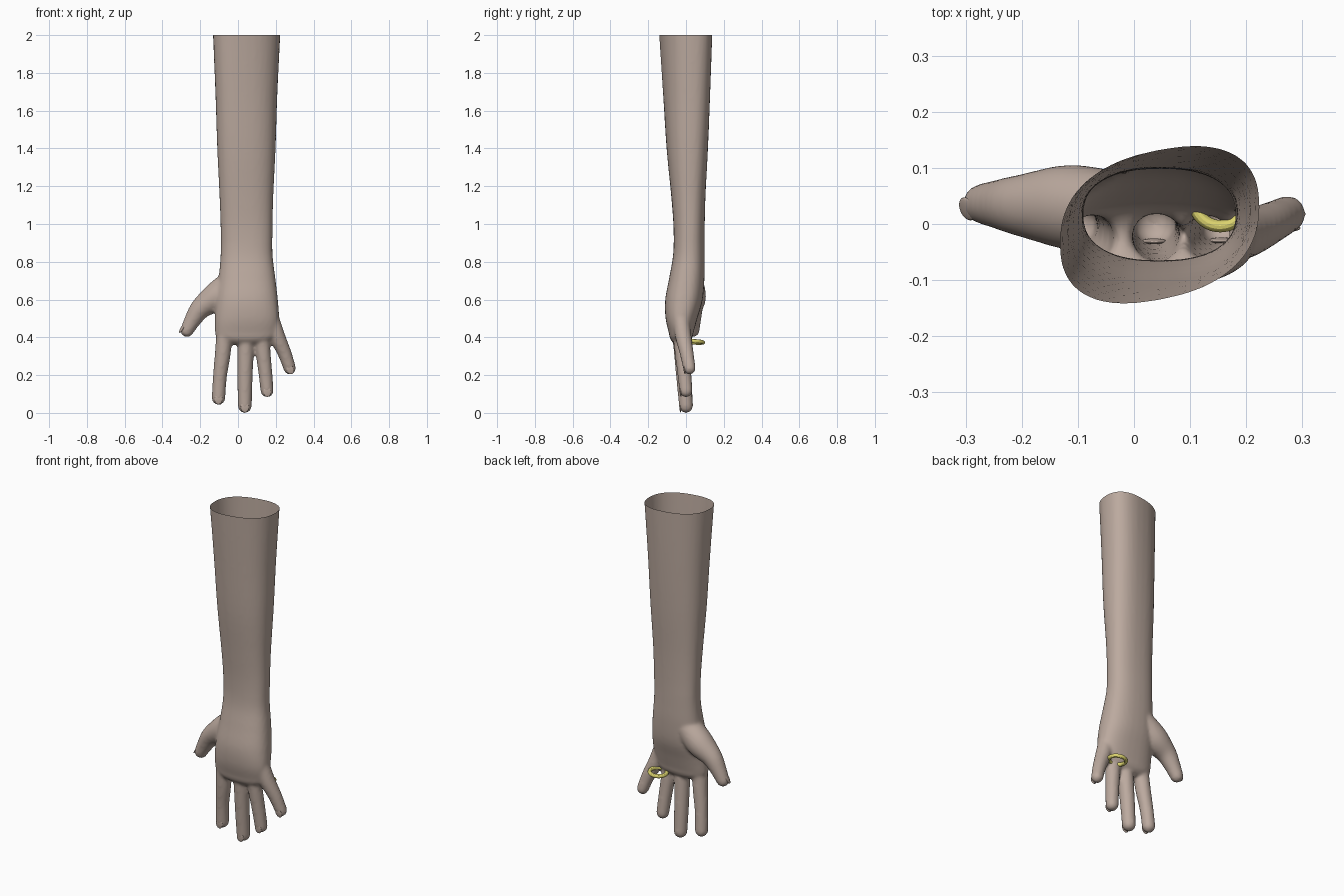
import bpy, bmesh, math
from mathutils import Vector, Matrix

if "Cube" in bpy.data.objects:
    bpy.data.objects.remove(bpy.data.objects["Cube"])


def material(name, rgb):
    m = bpy.data.materials.new(name)
    m.use_nodes = True
    m.diffuse_color = (*rgb, 1)
    m.node_tree.nodes["Principled BSDF"].inputs["Base Color"].default_value = (*rgb, 1)
    return m


skin = material("warm skin", (0.50, 0.40, 0.345))
gold = material("pale gold", (0.72, 0.66, 0.16))


def add_object(name, bm, mat):
    mesh = bpy.data.meshes.new(name)
    bm.to_mesh(mesh)
    bm.free()
    mesh.materials.append(mat)
    mesh.shade_smooth()
    ob = bpy.data.objects.new(name, mesh)
    bpy.context.collection.objects.link(ob)
    return ob


def refine(rows, steps=5):
    """Smooth curve through rows of numbers."""
    pts = [rows[0]] + rows + [rows[-1]]
    out = []
    for a, b, c, d in zip(pts, pts[1:], pts[2:], pts[3:]):
        for k in range(steps):
            t = k / steps
            out.append([q + 0.5 * t * (r - p + t * (2 * p - 5 * q + 4 * r - s + t * (3 * (q - r) + s - p)))
                        for p, q, r, s in zip(a, b, c, d)])
    return out + [list(rows[-1])]


def loft(bm, rows, power=2.0, upright=False, sides=32):
    """Round-ended tube through rows of x, y, z, half width, half depth."""
    rows = refine(rows)
    centres = [Vector(r[:3]) for r in rows]
    rings = []

    def ring(c, t, rx, ry):
        u = t.cross(Vector((0, 1, 0))).normalized()
        w = u.cross(t)
        vs = []
        for k in range(sides):
            a = math.tau * k / sides
            ca, sa = math.cos(a), math.sin(a)
            px = math.copysign(abs(ca) ** (2 / power), ca) * rx
            py = math.copysign(abs(sa) ** (2 / power), sa) * ry
            vs.append(bm.verts.new(c + u * px + w * py))
        rings.append(vs)

    for i, r in enumerate(rows):
        t = (centres[min(i + 1, len(rows) - 1)] - centres[max(i - 1, 0)]).normalized()
        if upright:
            t = Vector((0, 0, -1))
        ring(centres[i], t, r[3], r[4])
    for k in range(1, 6):
        a = k * math.pi / 11
        ring(centres[-1] + t * r[4] * math.sin(a), t, r[3] * math.cos(a), r[4] * math.cos(a))
    for a, b in zip(rings, rings[1:]):
        for k in range(sides):
            bm.faces.new((a[k], a[k - 1], b[k - 1], b[k]))
    bm.faces.new(rings[0])
    bm.faces.new(rings[-1][::-1])


# Forearm and palm, given as z, x range, y range
profile = [
    (2.06, -0.135, 0.227, -0.138, 0.134), (1.7, -0.120, 0.209, -0.118, 0.125),
    (1.4, -0.110, 0.199, -0.101, 0.115), (1.15, -0.098, 0.187, -0.078, 0.103),
    (0.98, -0.092, 0.183, -0.066, 0.099), (0.84, -0.092, 0.183, -0.068, 0.099),
    (0.72, -0.102, 0.197, -0.088, 0.098), (0.60, -0.116, 0.211, -0.110, 0.088),
    (0.50, -0.122, 0.217, -0.108, 0.060), (0.42, -0.122, 0.205, -0.090, 0.038),
]
arm = [((a + b) / 2, (c + d) / 2, z, (b - a) / 2, (d - c) / 2) for z, a, b, c, d in profile]
bm = bmesh.new()
loft(bm, arm, 2.4, True)

# Fingers: root, middle, tip as x, y, z and radius
fingers = {
    "index": [(-0.065, -0.035, 0.50, 0.044), (-0.080, -0.022, 0.32, 0.042),
              (-0.096, -0.010, 0.19, 0.037), (-0.103, 0.000, 0.078, 0.036)],
    "middle": [(0.042, -0.035, 0.50, 0.044), (0.040, -0.022, 0.33, 0.043),
               (0.037, -0.010, 0.17, 0.040), (0.036, 0.000, 0.036, 0.037)],
    "ring": [(0.118, -0.035, 0.50, 0.042), (0.131, -0.022, 0.34, 0.040),
             (0.144, -0.010, 0.22, 0.037), (0.154, 0.000, 0.117, 0.035)],
    "little": [(0.165, -0.030, 0.53, 0.044), (0.205, -0.015, 0.41, 0.043),
               (0.245, 0.003, 0.32, 0.037), (0.274, 0.018, 0.236, 0.033)],
    "thumb": [(-0.030, 0.020, 0.69, 0.072), (-0.115, 0.030, 0.615, 0.076),
              (-0.195, 0.033, 0.555, 0.057), (-0.238, 0.035, 0.495, 0.045),
              (-0.270, 0.036, 0.437, 0.036)],
}
for path in fingers.values():
    loft(bm, [(*p, p[3]) for p in path])
bmesh.ops.recalc_face_normals(bm, faces=bm.faces)

# Fuse the parts into one skin and soften the joins
hand = add_object("forearm_and_hand", bm, skin)
fuse = hand.modifiers.new("fuse", "REMESH")
fuse.mode = "VOXEL"
fuse.voxel_size = 0.009
fuse.use_smooth_shade = True
soft = hand.modifiers.new("soften", "SMOOTH")
soft.factor = 0.5
soft.iterations = 7
bpy.context.view_layer.update()
fused = bpy.data.meshes.new_from_object(hand.evaluated_get(bpy.context.evaluated_depsgraph_get()))
hand.modifiers.clear()

# Cut the forearm open at the top and twist its section slightly
bm = bmesh.new()
bm.from_mesh(fused)
bmesh.ops.bisect_plane(bm, geom=bm.verts[:] + bm.edges[:] + bm.faces[:],
                       plane_co=(0, 0, 2), plane_no=(0, 0, 1), clear_outer=True)
for v in bm.verts:
    v.co.y += 0.17 * max(0, v.co.z - 0.9) * (v.co.x - 0.047)
bm.to_mesh(hand.data)
bm.free()
hand.data.materials.clear()
hand.data.materials.append(skin)
hand.data.shade_smooth()

# Fingernails on the back of each fingertip
for name, path in fingers.items():
    tip, before = Vector(path[-1][:3]), Vector(path[-2][:3])
    r = path[-1][3]
    along = (tip - before).normalized()
    out = Vector((-0.8, -0.3, 0.5)) if name == "thumb" else Vector((0, -1, 0))
    out = (out - along * out.dot(along)).normalized()
    side = along.cross(out)
    frame = Matrix((side, out, along)).transposed().to_4x4()
    frame.translation = tip + out * r * 0.84 + along * r * 0.1
    bm = bmesh.new()
    bmesh.ops.create_uvsphere(bm, u_segments=20, v_segments=12, radius=1,
                              matrix=frame @ Matrix.Diagonal((r * 0.6, r * 0.13, r * 0.75, 1)))
    add_object(name + "_nail", bm, skin)

# Finger ring
bpy.ops.mesh.primitive_torus_add(major_segments=40, minor_segments=12, major_radius=0.047,
                                 minor_radius=0.011, location=(0.154, 0.043, 0.376),
                                 rotation=(-0.06, -0.08, 0))
band = bpy.context.object
band.name = "finger_ring"
band.data.materials.append(gold)
bpy.ops.object.shade_smooth_by_angle()
